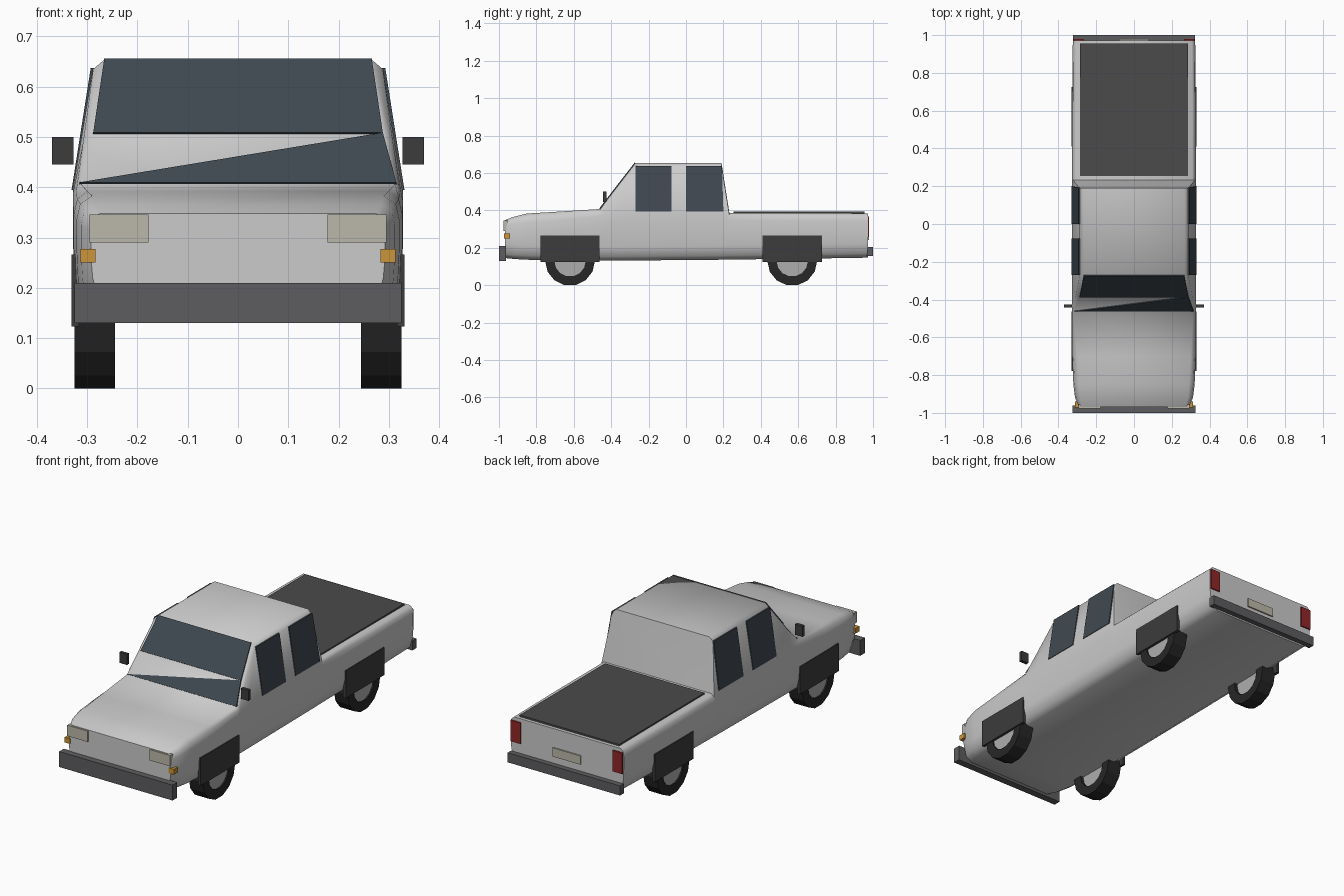
import bpy, bmesh, math
from mathutils import Vector

if "Cube" in bpy.data.objects:
    bpy.data.objects.remove(bpy.data.objects["Cube"])


def mat(name, r, g, b):
    m = bpy.data.materials.new(name)
    m.diffuse_color = (r, g, b, 1)
    m.use_nodes = True
    m.node_tree.nodes["Principled BSDF"].inputs["Base Color"].default_value = m.diffuse_color
    return m


GLASS = mat("glass", .05, .065, .08)
DARK = mat("dark_trim", .045, .045, .047)
COVER = mat("cover", .07, .07, .07)
BUMPER = mat("bumper", .11, .11, .115)
TYRE = mat("tyre", .02, .02, .02)
HUB = mat("hub", .42, .42, .43)
LAMP = mat("lamp", .5, .48, .4)
AMBER = mat("amber", .6, .3, .04)
RED = mat("red", .28, .02, .02)


def build(name, verts, faces, material=None, smooth=None):
    me = bpy.data.meshes.new(name)
    me.from_pydata([tuple(v) for v in verts], [], faces)
    bm = bmesh.new()
    bm.from_mesh(me)
    bmesh.ops.recalc_face_normals(bm, faces=bm.faces)
    bm.to_mesh(me)
    bm.free()
    if smooth:
        me.shade_smooth()
        me.set_sharp_from_angle(angle=math.radians(smooth))
    if material:
        me.materials.append(material)
    ob = bpy.data.objects.new(name, me)
    bpy.context.collection.objects.link(ob)
    return ob


def loft(name, rings, material=None, smooth=None, closed=False):
    """Skin rings of equal length; cap the ends, or join last to first."""
    n, k = len(rings[0]), len(rings)
    faces = [(r * n + i, r * n + (i + 1) % n,
              (r + 1) % k * n + (i + 1) % n, (r + 1) % k * n + i)
             for r in range(k if closed else k - 1) for i in range(n)]
    if not closed:
        faces += [tuple(range(n)), tuple(range((k - 1) * n, k * n))]
    return build(name, [p for r in rings for p in r], faces, material, smooth)


def slab(name, outline, offset, material):
    o = Vector(offset)
    pts = [Vector(p) for p in outline]
    return loft(name, [[p - o for p in pts], [p + o for p in pts]], material)


def box(name, x, y, z, material):
    return loft(name, [[(a, y[0], z[0]), (a, y[1], z[0]), (a, y[1], z[1]), (a, y[0], z[1])]
                       for a in x], material)


def pair(name, x, y, z, material):
    for side, s in (("left", -1), ("right", 1)):
        box(f"{side}_{name}", (s * x[0], s * x[1]), y, z, material)


# Body shell: y, floor z, side width, belt z, shoulder x/z, top x/z
sections = [
    (-.968, .145, .292, .315, .287, .335, .275, .348),
    (-.92, .140, .312, .325, .306, .353, .285, .366),
    (-.85, .136, .321, .335, .314, .367, .290, .383),
    (-.70, .133, .327, .345, .320, .376, .300, .392),
    (-.46, .131, .328, .370, .322, .390, .313, .407),
    (-.383, .131, .328, .390, .308, .490, .290, .506),
    (-.27, .132, .328, .395, .288, .635, .267, .653),
    (.19, .136, .328, .395, .288, .635, .267, .653),
    (.232, .137, .328, .345, .323, .372, .308, .386),
    (.60, .141, .328, .345, .323, .372, .308, .386),
    (.972, .147, .324, .345, .321, .370, .306, .384),
]
rings = []
for y, zb, w, belt, sx, sz, tx, tz in sections:
    half = [(w - .05, zb), (w - .016, zb + .022), (w - .003, zb + .075),
            (w, belt - .06), (w, belt), (sx, sz), (tx, tz)]
    rings.append([(x, y, z) for x, z in half] + [(-x, y, z) for x, z in reversed(half)])
loft("body", rings, smooth=50)

# Windscreen: upper pane and the visible lower wedge
out = (0, -.004, .003)
slab("windscreen_upper", [(-.288, -.384, .506), (.288, -.384, .506),
                          (.266, -.27, .653), (-.266, -.27, .653)], out, GLASS)
slab("windscreen_lower", [(-.315, -.46, .407), (.315, -.46, .407), (.288, -.384, .506)], out, GLASS)

# Side windows follow the inward lean of the cab
for side, s in (("left", -1), ("right", 1)):
    for label, y0, y1, lean in (("front", -.27, -.078, 0), ("rear", 0, .2, .008)):
        slab(f"{side}_{label}_window",
             [(s * .327, y0, .395), (s * .327, y1, .395),
              (s * .289, y1 - lean, .637), (s * .289, y0, .637)], (s * .004, 0, 0), GLASS)

# Bed cover and bumpers
box("bed_cover", (-.285, .285), (.255, .955), (.378, .393), COVER)
box("front_bumper", (-.325, .325), (-1, -.962), (.13, .21), BUMPER)
box("rear_bumper", (-.322, .322), (.968, 1), (.155, .205), BUMPER)

# Lamps, plate and mirrors
pair("headlight", (.178, .295), (-.977, -.955), (.29, .346), LAMP)
pair("indicator", (.283, .313), (-.972, -.94), (.25, .277), AMBER)
pair("tail_light", (.264, .32), (.962, .979), (.257, .366), RED)
box("rear_plate", (-.08, .08), (.965, .979), (.242, .287), LAMP)
pair("mirror", (.327, .37), (-.443, -.426), (.445, .5), DARK)


# Wheels: fourteen-sided tyre ring with an inset hub, plus a flat arch panel
def circle(x, cy, r):
    return [(x, cy + r * math.sin(a), .13 - r * math.cos(a))
            for a in (math.tau * (i + .5) / 14 for i in range(14))]


for end, cy in (("front", -.62), ("rear", .568)):
    for side, s in (("left", -1), ("right", 1)):
        tag = f"{side}_{end}"
        loft(f"{tag}_tyre", [circle(s * .245, cy, .1333), circle(s * .325, cy, .1333),
                             circle(s * .325, cy, .084), circle(s * .245, cy, .084)],
             TYRE, closed=True)
        loft(f"{tag}_hub", [circle(s * .262, cy, .084), circle(s * .318, cy, .084)], HUB)
    pair(f"{end}_arch", (.316, .331), (cy - .158, cy + .158), (.123, .266), DARK)
